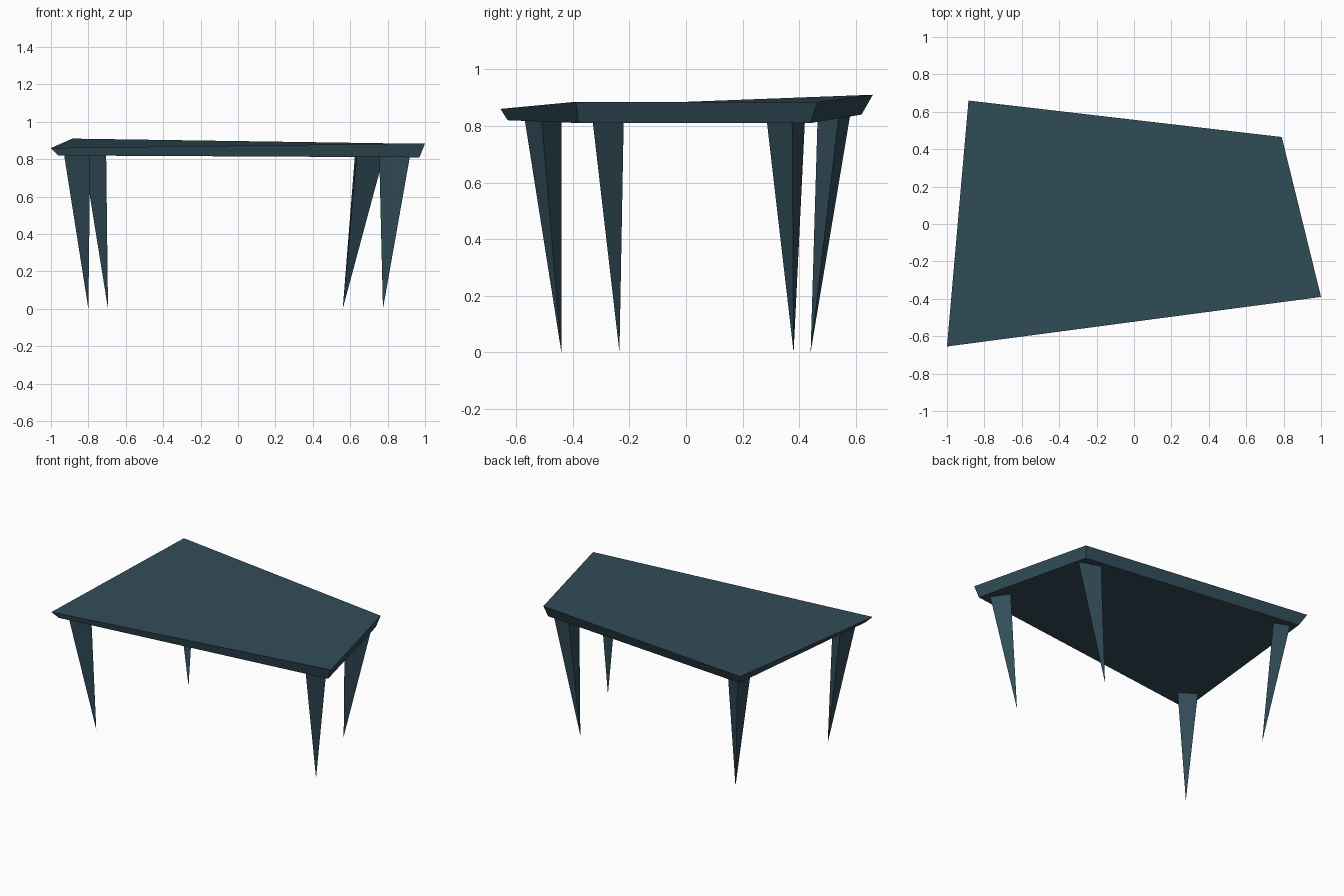
import bpy
import bmesh

old = bpy.data.objects.get("Cube")
if old:
    bpy.data.objects.remove(old, do_unlink=True)

# One dark slate blue for the whole table
COLOR = (0.032, 0.073, 0.098, 1.0)
slate = bpy.data.materials.new("slate_blue")
slate.use_nodes = True
slate.diffuse_color = COLOR
bsdf = slate.node_tree.nodes["Principled BSDF"]
bsdf.inputs["Base Color"].default_value = COLOR
bsdf.inputs["Roughness"].default_value = 0.8


def loft(name, lower, upper):
    """Closed solid from a lower outline (or a single tip) to an upper outline."""
    bm = bmesh.new()
    low = [bm.verts.new(p) for p in lower]
    top = [bm.verts.new(p) for p in upper]
    n = len(top)
    bm.faces.new(top)
    if len(low) > 2:
        bm.faces.new(low[::-1])
    for i in range(n):
        j = (i + 1) % n
        if len(low) == 1:
            bm.faces.new((low[0], top[j], top[i]))
        else:
            bm.faces.new((low[i], low[j], top[j], top[i]))
    bmesh.ops.recalc_face_normals(bm, faces=bm.faces[:])
    mesh = bpy.data.meshes.new(name)
    bm.to_mesh(mesh)
    bm.free()
    mesh.materials.append(slate)
    obj = bpy.data.objects.new(name, mesh)
    bpy.context.collection.objects.link(obj)
    return obj


# Crooked four-cornered top with an undercut rim
loft("tabletop",
     [(-0.96, -0.63, 0.82), (0.97, -0.38, 0.81), (0.77, 0.44, 0.81), (-0.85, 0.62, 0.84)],
     [(-1.0, -0.655, 0.86), (1.0, -0.39, 0.885), (0.79, 0.465, 0.885), (-0.885, 0.66, 0.91)])

# Three-sided spike legs: tip on the floor, triangle under the top, height of the triangle
legs = {
    "front_right_leg": ((-0.80, -0.44), [(-0.93, -0.57), (-0.79, -0.51), (-0.90, -0.44)], 0.825),
    "front_left_leg": ((0.775, -0.235), [(0.755, -0.33), (0.92, -0.33), (0.84, -0.22)], 0.82),
    "back_left_leg": ((0.56, 0.38), [(0.635, 0.285), (0.78, 0.375), (0.625, 0.42)], 0.82),
    "back_right_leg": ((-0.695, 0.44), [(-0.83, 0.465), (-0.705, 0.54), (-0.81, 0.58)], 0.84),
}
for name, (tip, triangle, height) in legs.items():
    loft(name, [(*tip, 0.0)], [(x, y, height) for x, y in triangle])
